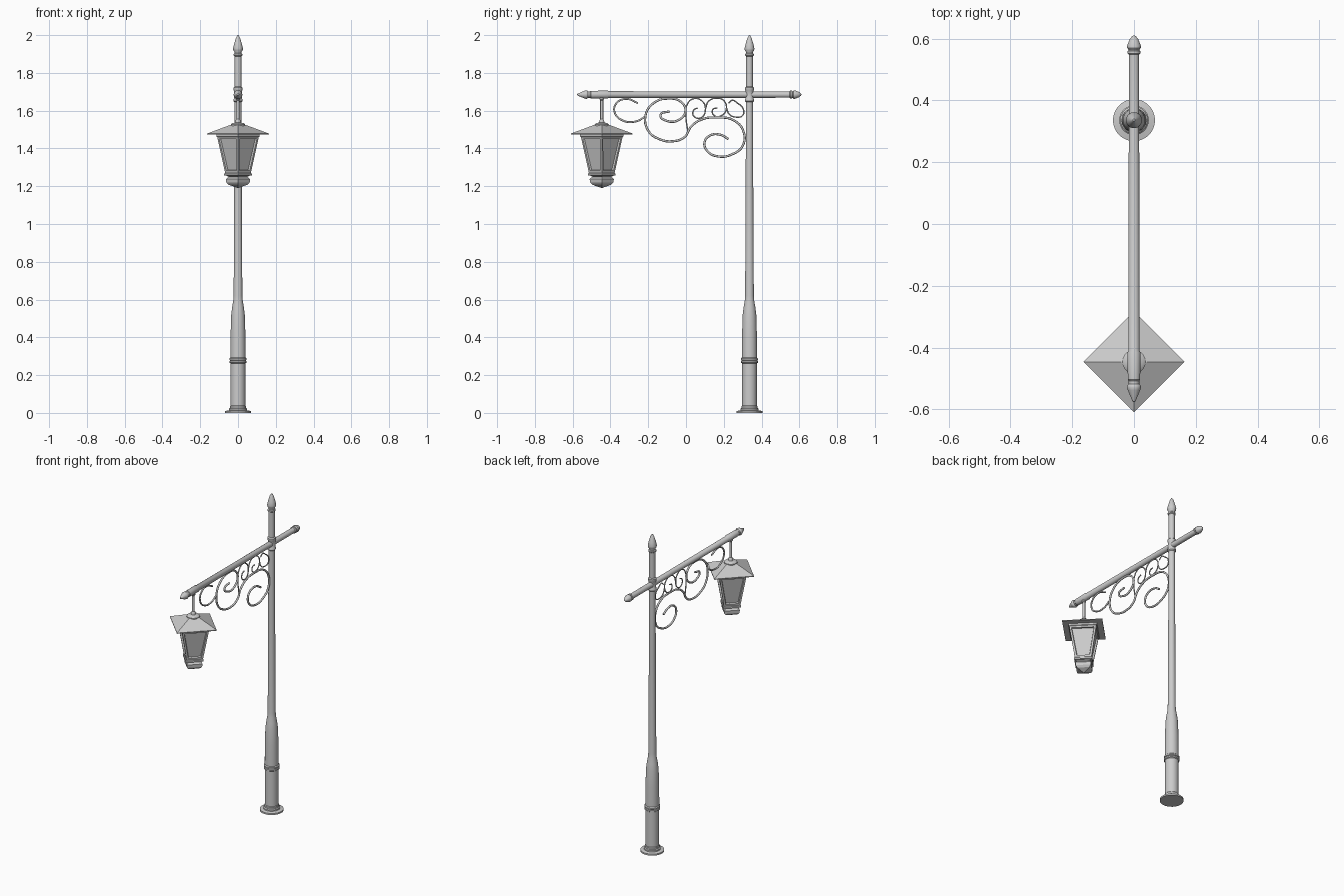
import bpy, bmesh, math
from mathutils import Matrix

POLE_Y, ARM_Z, LAMP_Y = 0.336, 1.685, -0.446


def lathe(name, profile, segs, matrix, smooth=True, panel=None):
    """Revolve (radius, height) points; panel = profile step whose faces get recessed."""
    bm = bmesh.new()
    rings = []
    for r, h in profile:
        if r == 0:
            rings.append([bm.verts.new((0, 0, h))] * segs)
        else:
            rings.append([bm.verts.new((r * math.cos(2 * math.pi * i / segs),
                                        r * math.sin(2 * math.pi * i / segs), h)) for i in range(segs)])
    panels = []
    for k in range(len(rings) - 1):
        a, b = rings[k], rings[k + 1]
        for i in range(segs):
            j = (i + 1) % segs
            f = bm.faces.new(list(dict.fromkeys((a[i], a[j], b[j], b[i]))))
            if k == panel:
                panels.append(f)
    for ring in (rings[0], rings[-1]):
        if ring[0] is not ring[1]:
            bm.faces.new(ring)
    bmesh.ops.recalc_face_normals(bm, faces=bm.faces[:])
    if panels:
        bmesh.ops.inset_individual(bm, faces=panels, thickness=0.016, depth=0)
        bmesh.ops.inset_individual(bm, faces=panels, thickness=0.004, depth=-0.010)
    bm.transform(matrix)
    mesh = bpy.data.meshes.new(name)
    bm.to_mesh(mesh)
    bm.free()
    obj = bpy.data.objects.new(name, mesh)
    bpy.context.collection.objects.link(obj)
    if smooth:
        bpy.ops.object.select_all(action='DESELECT')
        obj.select_set(True)
        bpy.context.view_layer.objects.active = obj
        bpy.ops.object.shade_smooth_by_angle(angle=math.radians(35))
    return obj


def scroll(name, points, radius):
    """Round wrought-iron bar through (y, z) points."""
    cu = bpy.data.curves.new(name, 'CURVE')
    cu.dimensions = '3D'
    cu.bevel_depth = radius
    cu.bevel_resolution = 2
    cu.resolution_u = 6
    cu.use_fill_caps = True
    sp = cu.splines.new('BEZIER')
    sp.bezier_points.add(len(points) - 1)
    for p, (y, z) in zip(sp.bezier_points, points):
        p.co = (0, y, z)
        p.handle_left_type = p.handle_right_type = 'AUTO'
    obj = bpy.data.objects.new(name, cu)
    bpy.context.collection.objects.link(obj)


# Pole with base flange, collars and pointed finial
lathe("pole", [
    (0.068, 0), (0.068, 0.010), (0.048, 0.014), (0.048, 0.022), (0.042, 0.026), (0.042, 0.036),
    (0.039, 0.040), (0.039, 0.262), (0.045, 0.266), (0.045, 0.274), (0.041, 0.277), (0.045, 0.280),
    (0.045, 0.288), (0.040, 0.293), (0.039, 0.42), (0.036, 0.52), (0.031, 0.56), (0.025, 0.595),
    (0.023, 0.62), (0.020, 1.20), (0.019, 1.645), (0.024, 1.650), (0.024, 1.660), (0.021, 1.665),
    (0.021, 1.705), (0.024, 1.710), (0.024, 1.722), (0.018, 1.728), (0.018, 1.888), (0.023, 1.892),
    (0.023, 1.900), (0.018, 1.904), (0.018, 1.910), (0.025, 1.920), (0.026, 1.930), (0.021, 1.952),
    (0.011, 1.985), (0.004, 1.998), (0, 2.0)], 32, Matrix.Translation((0, POLE_Y, 0)))

# Horizontal arm, profile running along y
lathe("arm", [
    (0, -0.577), (0.005, -0.574), (0.020, -0.538), (0.023, -0.528), (0.021, -0.522), (0.017, -0.518),
    (0.017, -0.508), (0.020, -0.504), (0.021, -0.415), (0.018, -0.410), (0.0165, 0.548),
    (0.021, 0.552), (0.021, 0.560), (0.017, 0.563), (0.022, 0.570), (0.022, 0.578),
    (0.014, 0.598), (0.005, 0.609), (0, 0.611)], 24,
    Matrix.Translation((0, 0, ARM_Z)) @ Matrix.Rotation(-math.pi / 2, 4, 'X'))

# Lantern hanger rod and round cap
lamp = Matrix.Translation((0, LAMP_Y, 0))
lathe("hanger_rod", [(0.038, 1.515), (0.038, 1.527), (0.030, 1.534), (0.014, 1.537),
                     (0.012, 1.550), (0.008, 1.555), (0.008, 1.655), (0.012, 1.660),
                     (0.012, 1.680)], 20, lamp)

# Four-sided lantern: roof, panelled body and pointed bottom
lathe("lantern_roof", [(0.163, 1.474), (0.163, 1.479), (0.042, 1.524)], 4, lamp, False)
lathe("lantern_body", [(0.073, 1.256), (0.073, 1.266), (0.068, 1.270), (0.110, 1.460),
                       (0.115, 1.463), (0.115, 1.476)], 4, lamp, False, panel=2)
lathe("lantern_bottom", [(0, 1.190), (0.050, 1.208), (0.062, 1.220), (0.064, 1.238),
                         (0.050, 1.250), (0.066, 1.258)], 4, lamp, False)

# Large S scroll between pole and arm
scroll("large_scroll", [
    (-0.087, 1.597), (-0.135, 1.576), (-0.098, 1.545), (-0.040, 1.550), (-0.003, 1.597),
    (-0.024, 1.645), (-0.098, 1.664), (-0.172, 1.640), (-0.214, 1.576), (-0.198, 1.491),
    (-0.140, 1.449), (-0.071, 1.438), (-0.008, 1.460), (0.029, 1.518), (0.087, 1.555),
    (0.167, 1.564), (0.251, 1.550), (0.304, 1.491), (0.299, 1.412), (0.246, 1.370),
    (0.177, 1.357), (0.114, 1.385), (0.098, 1.433), (0.130, 1.470), (0.183, 1.472),
    (0.225, 1.449)], 0.006)

# Outer curl beside the lantern
scroll("outer_scroll", [
    (-0.214, 1.570), (-0.265, 1.543), (-0.335, 1.548), (-0.378, 1.592), (-0.368, 1.640),
    (-0.315, 1.662), (-0.255, 1.640)], 0.005)

# Three small curls under the arm
scroll("small_scroll_1", [
    (0.010, 1.490), (0.000, 1.560), (0.003, 1.625), (0.035, 1.662), (0.080, 1.655), (0.103, 1.610),
    (0.078, 1.562), (0.042, 1.570), (0.040, 1.602), (0.062, 1.615)], 0.0035)
scroll("small_scroll_2", [
    (0.103, 1.610), (0.118, 1.648), (0.155, 1.666), (0.198, 1.655), (0.214, 1.615),
    (0.190, 1.575), (0.148, 1.575), (0.142, 1.606), (0.166, 1.615)], 0.0035)
scroll("small_scroll_3", [
    (0.214, 1.615), (0.230, 1.580), (0.265, 1.566), (0.300, 1.575), (0.302, 1.612),
    (0.272, 1.640), (0.245, 1.655), (0.225, 1.640)], 0.0035)
